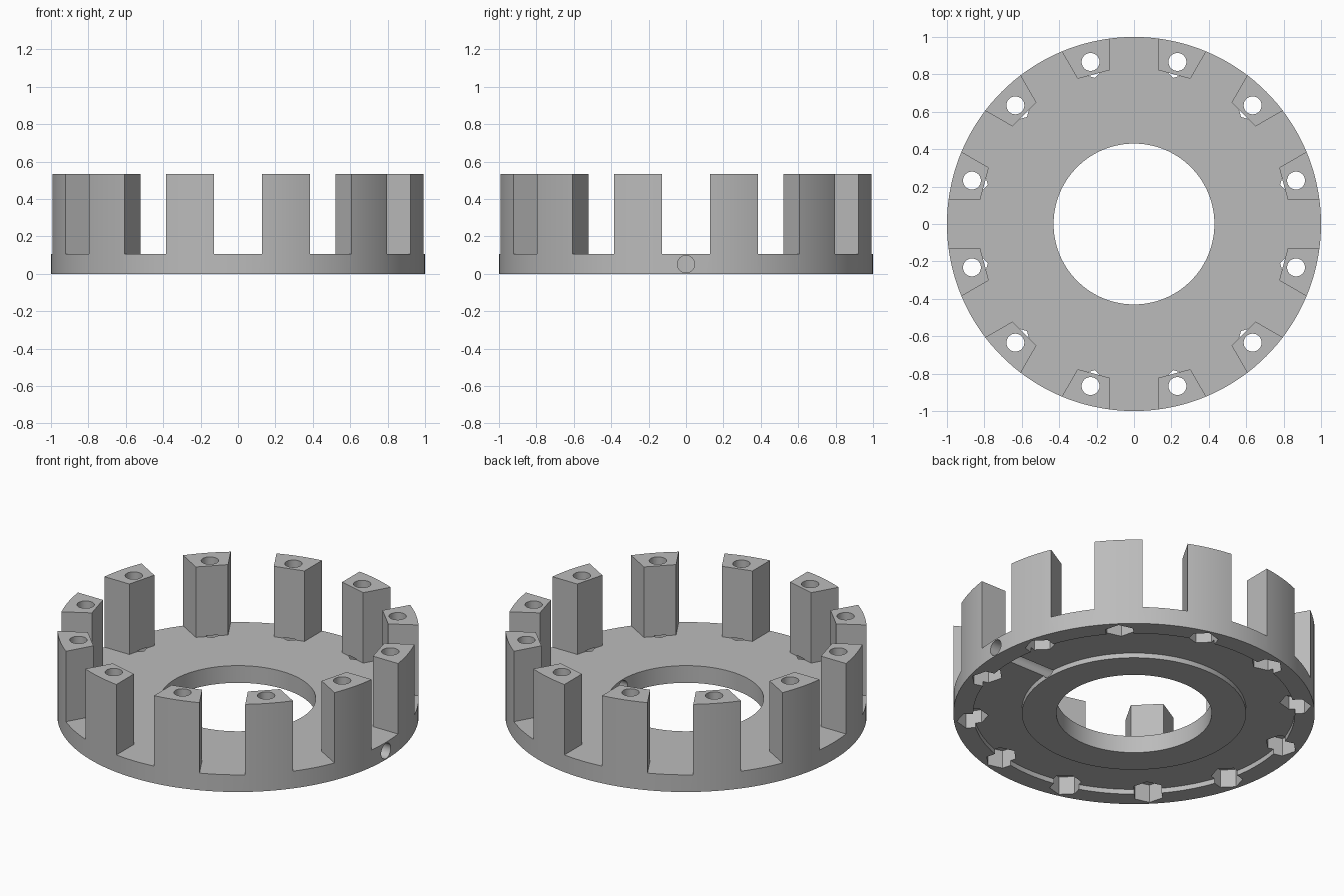
import bpy
import bmesh
from math import sin, cos, pi, radians
from mathutils import Matrix, Vector

POSTS = 12
STEP = 2 * pi / POSTS
PLATE_TOP = 0.105
HEIGHT = 0.535
BOLT_RADIUS = 0.897

cube = bpy.data.objects.get("Cube")
if cube:
    bpy.data.objects.remove(cube, do_unlink=True)

# Single grey material
grey = bpy.data.materials.new("plain_grey")
grey.use_nodes = True
colour = (0.5, 0.5, 0.5, 1)
grey.diffuse_color = colour
grey.node_tree.nodes["Principled BSDF"].inputs["Base Color"].default_value = colour


def finish(bm, name):
    bmesh.ops.recalc_face_normals(bm, faces=bm.faces)
    mesh = bpy.data.meshes.new(name)
    bm.to_mesh(mesh)
    bm.free()
    mesh.materials.append(grey)
    obj = bpy.data.objects.new(name, mesh)
    bpy.context.collection.objects.link(obj)
    return obj


def add_prism(bm, outline, z0, z1, matrix=Matrix()):
    """Extrude a flat outline from z0 to z1."""
    low = [bm.verts.new(matrix @ Vector((x, y, z0))) for x, y in outline]
    high = [bm.verts.new(matrix @ Vector((x, y, z1))) for x, y in outline]
    bm.faces.new(low[::-1])
    bm.faces.new(high)
    for i in range(len(low)):
        j = (i + 1) % len(low)
        bm.faces.new((low[i], low[j], high[j], high[i]))


def regular(radius, sides):
    return [(radius * cos(2 * pi * i / sides), radius * sin(2 * pi * i / sides))
            for i in range(sides)]


def polar_prisms(name, outline, z0, z1):
    """One prism per post, turned to point outwards."""
    bm = bmesh.new()
    for i in range(POSTS):
        turn = Matrix.Rotation((i + 0.5) * STEP, 4, 'Z')
        add_prism(bm, outline, z0, z1, turn @ Matrix.Translation((BOLT_RADIUS, 0, 0)))
    return finish(bm, name)


# Turned blank: bore, underside channel and outer wall
profile = [(0.43, 0), (0.62, 0), (0.62, 0.03), (0.89, 0.03),
           (0.89, 0), (1, 0), (1, HEIGHT), (0.43, HEIGHT)]
bm = bmesh.new()
verts = [bm.verts.new((r, 0, z)) for r, z in profile]
edges = [bm.edges.new((verts[i - 1], verts[i])) for i in range(len(verts))]
bmesh.ops.spin(bm, geom=verts + edges, cent=(0, 0, 0), axis=(0, 0, 1),
               angle=2 * pi, steps=144)
bmesh.ops.remove_doubles(bm, verts=bm.verts, dist=0.0001)
body = finish(bm, "crown_ring_body")

# Star-shaped cutter leaves the posts standing between parallel-sided slots
half_slot = 0.127
inner = (0.828 - half_slot * sin(STEP / 2)) / cos(STEP / 2)
star = []
for i in range(POSTS):
    turn = Matrix.Rotation(i * STEP, 2)
    for x, y in ((inner, -half_slot), (1.2, -half_slot), (1.2, half_slot), (inner, half_slot)):
        star.append(tuple(turn @ Vector((x, y))))
bm = bmesh.new()
add_prism(bm, star, PLATE_TOP, 0.8)
cutters = [finish(bm, "slot_cutter")]

# Hexagonal nut pockets below, bolt holes through the posts
cutters.append(polar_prisms("nut_pocket_cutter", regular(0.088, 6), -0.1, 0.11))
cutters.append(polar_prisms("bolt_hole_cutter", regular(0.048, 32), -0.2, 0.9))

# Radial hole through the plate on one side
bm = bmesh.new()
add_prism(bm, regular(0.046, 32), 0.2, 1.2,
          Matrix.Translation((0, 0, 0.052)) @ Matrix.Rotation(radians(90), 4, 'Y'))
cutters.append(finish(bm, "side_hole_cutter"))

# Cut, then discard the cutters
bpy.ops.object.select_all(action='DESELECT')
bpy.context.view_layer.objects.active = body
body.select_set(True)
for cutter in cutters:
    cutter.hide_render = True
    mod = body.modifiers.new(cutter.name, 'BOOLEAN')
    mod.operation = 'DIFFERENCE'
    mod.solver = 'EXACT'
    mod.object = cutter
    bpy.ops.object.modifier_apply(modifier=mod.name)
    bpy.data.objects.remove(cutter, do_unlink=True)

bpy.ops.object.shade_smooth_by_angle(angle=radians(25))
